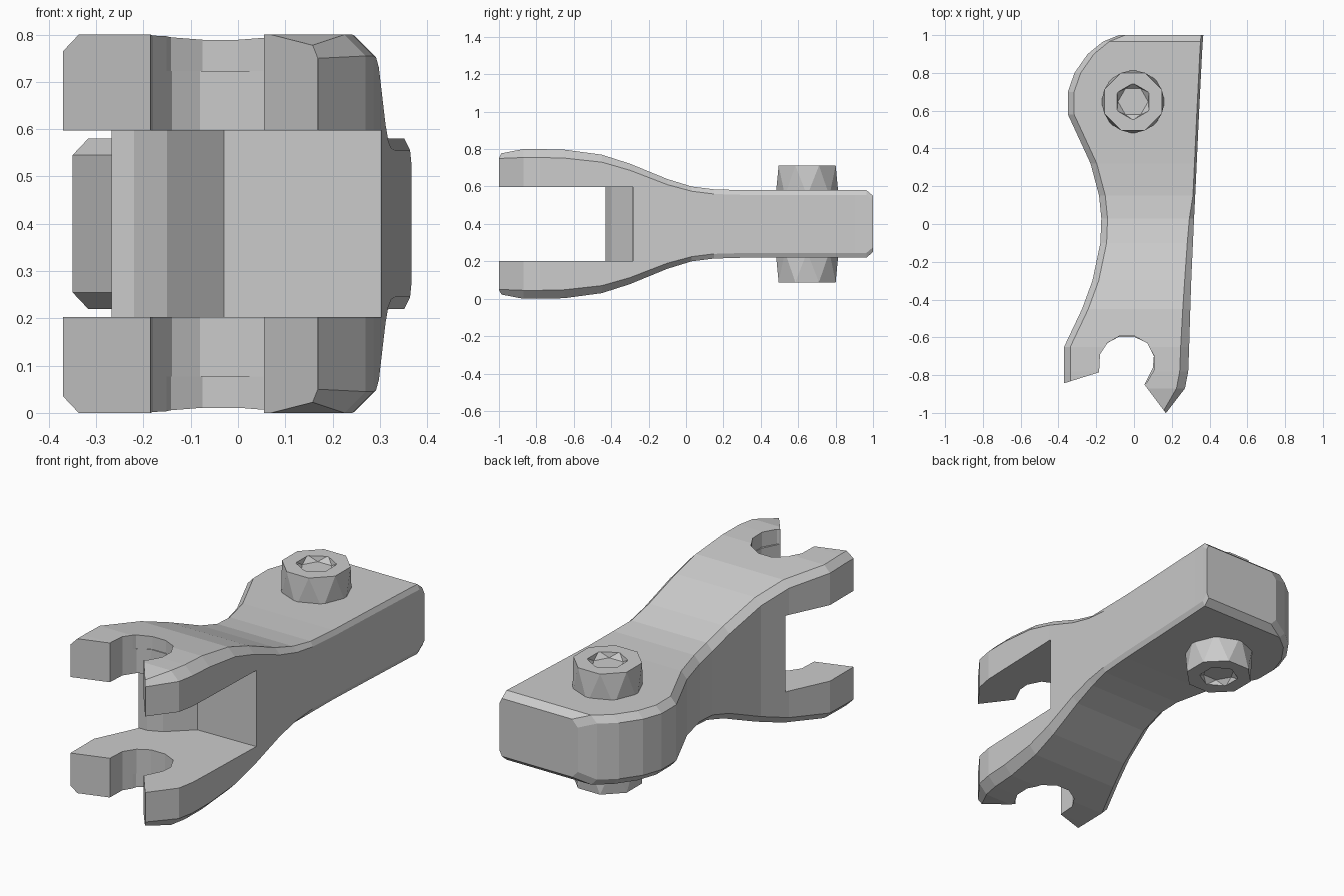
import bpy, bmesh
from math import sin, cos, pi

if "Cube" in bpy.data.objects:
    bpy.data.objects.remove(bpy.data.objects["Cube"])

MID = 0.4      # mid height of the symmetric arm


def make_object(name, bm):
    bmesh.ops.recalc_face_normals(bm, faces=bm.faces)
    mesh = bpy.data.meshes.new(name)
    bm.to_mesh(mesh)
    bm.free()
    obj = bpy.data.objects.new(name, mesh)
    bpy.context.collection.objects.link(obj)
    return obj


def loft(name, rings, triangles=False):
    """Skin equal-sized closed rings and cap both ends."""
    bm = bmesh.new()
    rows = [[bm.verts.new(p) for p in ring] for ring in rings]
    for a, b in zip(rows, rows[1:]):
        for i in range(len(a)):
            j = (i + 1) % len(a)
            if triangles:
                bm.faces.new((a[i], a[j], b[i]))
                bm.faces.new((a[j], b[j], b[i]))
            else:
                bm.faces.new((a[i], a[j], b[j], b[i]))
    bm.faces.new(rows[0][::-1])
    bm.faces.new(rows[-1])
    return make_object(name, bm)


def prism(name, outline, z0, z1):
    return loft(name, [[(x, y, z) for x, y in outline] for z in (z0, z1)])


def circle(n, r, x, y, turn=0.0):
    return [(x + r * cos(2 * pi * (i + turn) / n), y + r * sin(2 * pi * (i + turn) / n))
            for i in range(n)]


def antiprism(name, n, r0, r1, z0, z1, x, y):
    rings = [[(px, py, z) for px, py in circle(n, r, x, y, t)]
             for r, z, t in ((r0, z0, 0.0), (r1, z1, 0.5))]
    return loft(name, rings, triangles=True)


def cut(obj, cutter):
    cutter.hide_render = True
    mod = obj.modifiers.new("cut", 'BOOLEAN')
    mod.operation = 'DIFFERENCE'
    mod.solver = 'EXACT'
    mod.object = cutter
    bpy.context.view_layer.objects.active = obj
    bpy.ops.object.modifier_apply(modifier=mod.name)
    bpy.data.objects.remove(cutter)


# Arm body: stations along y (y, left x, right x, half height, right chamfer)
stations = [
    (-1.00, -0.37, 0.17, 0.375, 0.02), (-0.87, -0.37, 0.27, 0.40, 0.045),
    (-0.78, -0.37, 0.287, 0.40, 0.045), (-0.65, -0.37, 0.292, 0.397, 0.045),
    (-0.45, -0.275, 0.298, 0.37, 0.04), (-0.30, -0.22, 0.303, 0.322, 0.035),
    (-0.10, -0.178, 0.312, 0.24, 0.03), (0.03, -0.173, 0.318, 0.20, 0.025),
    (0.15, -0.185, 0.324, 0.185, 0.012), (0.32, -0.23, 0.332, 0.18, 0.012),
    (0.58, -0.35, 0.344, 0.18, 0.012), (0.70, -0.35, 0.350, 0.18, 0.012),
    (0.80, -0.315, 0.355, 0.18, 0.012), (0.90, -0.245, 0.360, 0.18, 0.012),
    (0.965, -0.165, 0.364, 0.18, 0.012), (1.00, -0.08, 0.367, 0.15, 0.012),
]


def section(y, xl, xr, h, c):
    d = max(c, 0.025)
    half = [(xl, h - 0.035), (xl + 0.033, h), (xr - c, h), (xr, h - d)]
    return ([(x, y, MID + z) for x, z in half]
            + [(x, y, MID - z) for x, z in reversed(half)])


arm = loft("forked_arm", [section(*s) for s in stations])

# Slot separating the two fork prongs
cut(arm, prism("slot_cutter", [
    (0.5, -0.28), (-0.03, -0.29), (-0.15, -0.40), (-0.22, -0.43),
    (-0.5, -0.43), (-0.5, -1.2), (0.5, -1.2)], 0.203, 0.597))

# Open hook notch through both prongs
cut(arm, prism("notch_cutter", [
    (-0.5, -0.884), (-0.36, -0.84), (-0.185, -0.785), (-0.18, -0.69),
    (-0.14, -0.63), (-0.08, -0.597), (0.0, -0.597), (0.07, -0.63),
    (0.105, -0.70), (0.10, -0.76), (0.055, -0.85), (0.17, -1.003),
    (0.17, -1.2), (-0.5, -1.2)], -0.2, 1.0))

# Shallow rim steps on the outer faces of the notch
for z0, z1 in ((-0.1, 0.077), (0.723, 0.9)):
    cut(arm, prism("rim_cutter", circle(12, 0.148, -0.037, -0.735, 0.5), z0, z1))

# Octagonal bolt heads with hexagonal sockets, above and below
for name, s in (("upper_bolt_head", 1), ("lower_bolt_head", -1)):
    bolt = antiprism(name, 8, 0.168, 0.165, MID + s * 0.15, MID + s * 0.312, -0.005, 0.648)
    cut(bolt, antiprism("socket_cutter", 6, 0.08, 0.098, MID + s * 0.285,
                        MID + s * 0.316, -0.005, 0.648))
